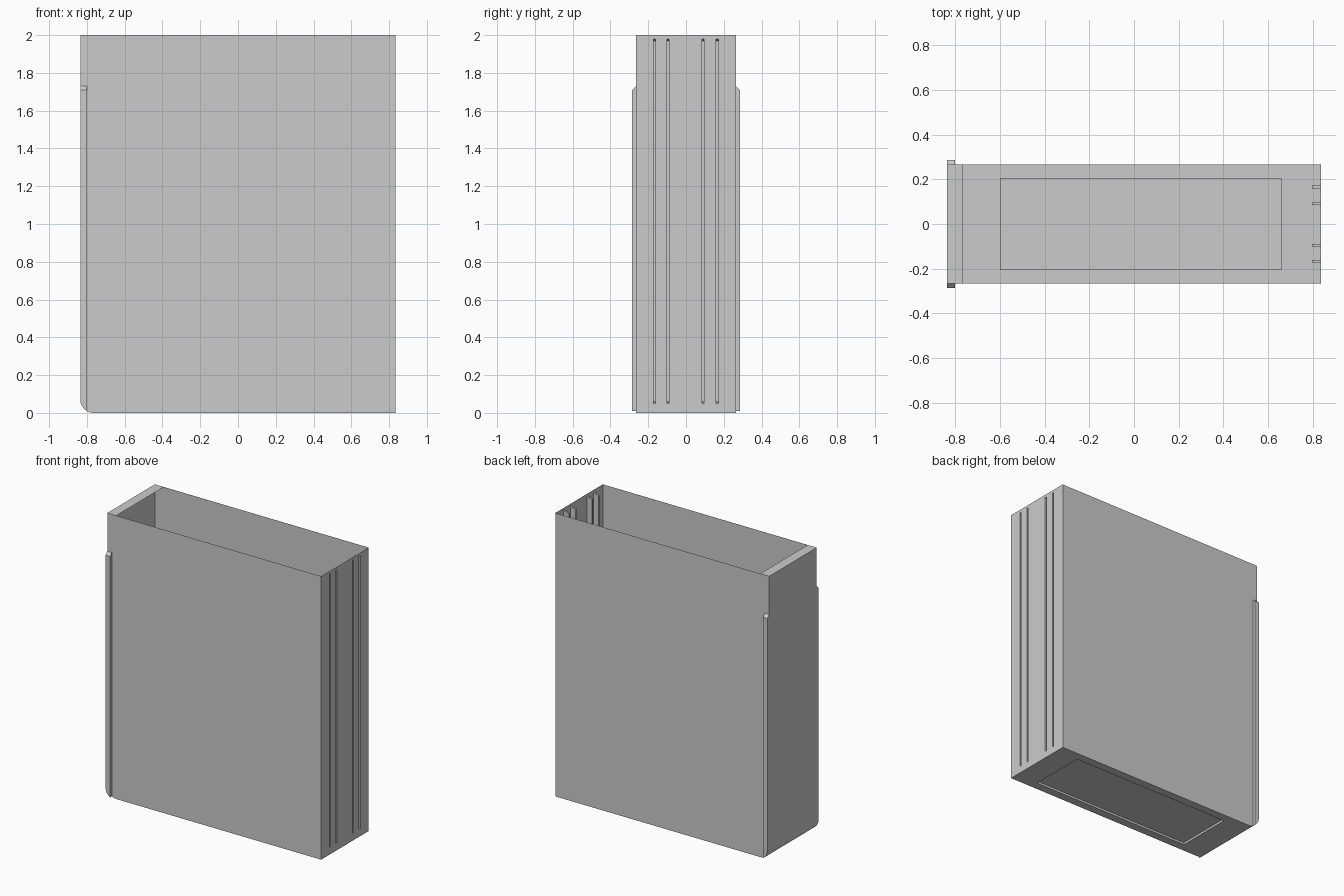
import bpy, bmesh
from math import radians, cos, sin

if "Cube" in bpy.data.objects:
    bpy.data.objects.remove(bpy.data.objects["Cube"])

X, Y, H, R = 0.835, 0.265, 2.0, 0.07   # half length, half depth, height, corner radius
LIP_X, LIP_Y = -0.80, 0.285


def corner(a0, a1, n):
    """Points (x, z) on the rounded lower corner of the spine."""
    angles = [radians(a0 + (a1 - a0) * i / n) for i in range(n + 1)]
    return [(-X + R + R * cos(a), R + R * sin(a)) for a in angles]


def face(bm, pts):
    bm.faces.new([bm.verts.new(p) for p in pts])


def panel(bm, us, vs, slots, place, depth, taper):
    """Grid sheet whose cells listed in slots are pushed in by depth."""
    for i in range(len(us) - 1):
        for j in range(len(vs) - 1):
            u0, u1, v0, v1 = us[i], us[i + 1], vs[j], vs[j + 1]
            rim = [(u0, v0), (u1, v0), (u1, v1), (u0, v1)]
            outer = [place(u, v, 0) for u, v in rim]
            if (i, j) not in slots:
                face(bm, outer)
                continue
            t0, t1 = v0 + taper, v1 - taper
            inner = [place(u, v, depth) for u, v in
                     [(u0, t0), (u1, t0), (u1, t1), (u0, t1)]]
            face(bm, inner)
            for k in range(4):
                m = (k + 1) % 4
                face(bm, [outer[k], outer[m], inner[m], inner[k]])


def finish(bm, name):
    bmesh.ops.remove_doubles(bm, verts=bm.verts, dist=0.0005)
    bmesh.ops.recalc_face_normals(bm, faces=bm.faces)
    mesh = bpy.data.meshes.new(name)
    bm.to_mesh(mesh)
    bm.free()
    ob = bpy.data.objects.new(name, mesh)
    bpy.context.collection.objects.link(ob)
    bpy.ops.object.select_all(action='DESELECT')
    ob.select_set(True)
    bpy.context.view_layer.objects.active = ob
    bpy.ops.object.shade_smooth_by_angle(angle=radians(30))


# Thin open-topped case
bm = bmesh.new()
groove_z = [0, 0.05, 1.98, H]
base_x = [-X + R, -0.60, 0.66, X]
arc = corner(180, 270, 6)
outline = ([(-X, H)] + arc + [(x, 0) for x in base_x[1:]]
           + [(X, z) for z in groove_z[1:]] + [(-X + R, H)])

# Broad front and back sheets
for s in (-1, 1):
    face(bm, [(x, s * Y, z) for x, z in outline])

# Spine wall, rounded lower corner and inward top flange
spine = [(-X + R, H), (-X, H)] + arc
for (x0, z0), (x1, z1) in zip(spine, spine[1:]):
    face(bm, [(x0, -Y, z0), (x1, -Y, z1), (x1, Y, z1), (x0, Y, z0)])

# Floor with a recessed panel
panel(bm, base_x, [-Y, -0.205, 0.205, Y], {(1, 1)},
      lambda u, v, d: (u, v, d), 0.015, 0)

# Narrow wall with four grooves
groove_y = [-Y]
for c in (-0.167, -0.095, 0.09, 0.165):
    groove_y += [c - 0.006, c + 0.006]
groove_y.append(Y)
panel(bm, groove_y, groove_z, {(i, 1) for i in (1, 3, 5, 7)},
      lambda u, v, d: (X - d, u, v), 0.04, 0.01)
finish(bm, "case")

# Raised lips along both edges of the spine
for side, name in ((-1, "front_spine_lip"), (1, "back_spine_lip")):
    bm = bmesh.new()
    loops = []
    for y, top in ((Y, 1.73), (LIP_Y, 1.71)):
        prof = [(-X, top)] + corner(180, 240, 4) + [(LIP_X, top)]
        loops.append([(x, side * y, z) for x, z in prof])
    inner, outer = loops
    face(bm, outer)
    for k in range(len(outer)):
        m = (k + 1) % len(outer)
        face(bm, [inner[k], inner[m], outer[m], outer[k]])
    finish(bm, name)
